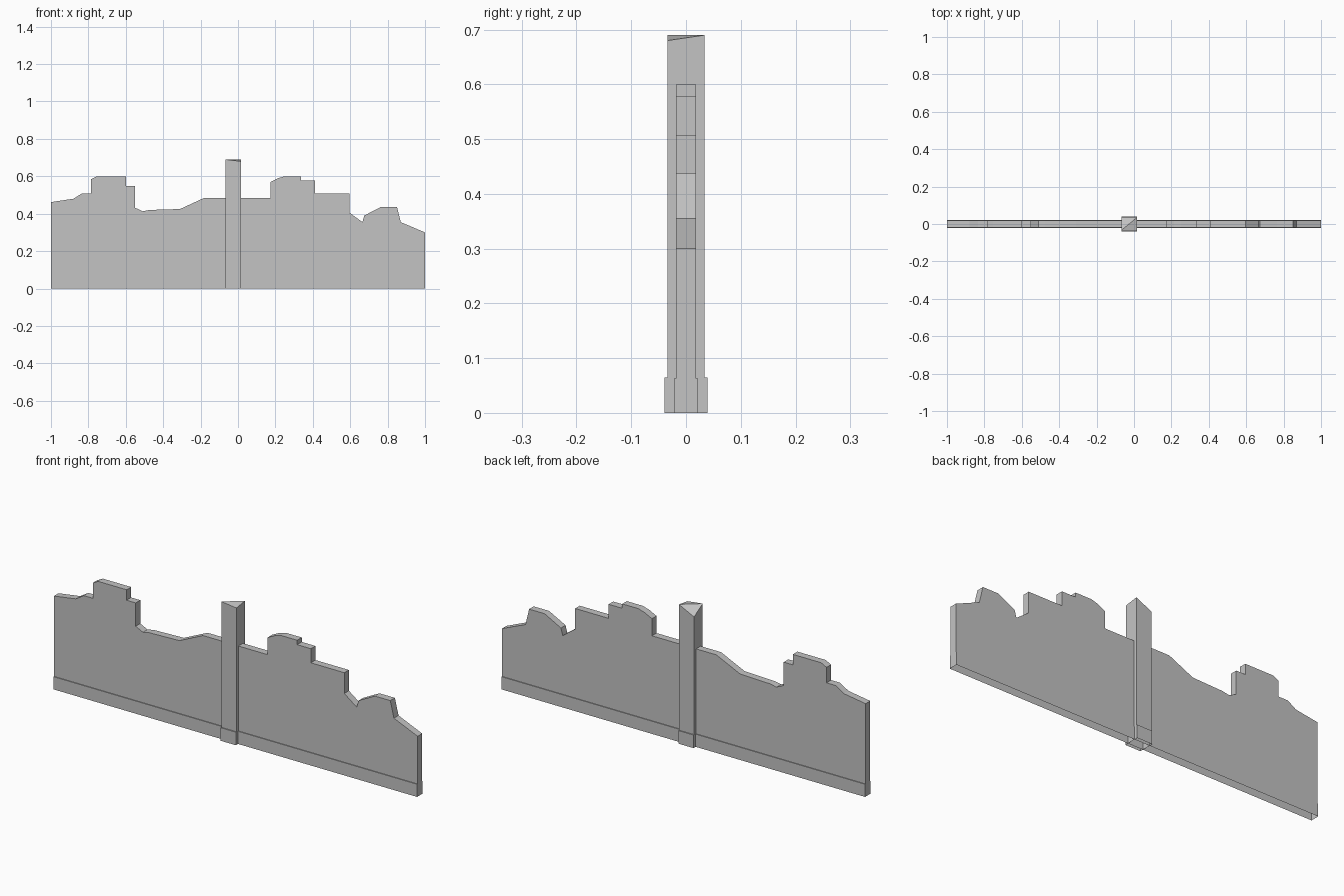
import bpy
import bmesh

cube = bpy.data.objects.get("Cube")
if cube:
    bpy.data.objects.remove(cube, do_unlink=True)

# Single plain stone colour
stone = bpy.data.materials.new("stone_grey")
stone.use_nodes = True
stone.diffuse_color = (0.55, 0.55, 0.55, 1)
stone.node_tree.nodes["Principled BSDF"].inputs["Base Color"].default_value = (0.55, 0.55, 0.55, 1)


def slab(name, front_top, back_top, half, foot_half, foot_z):
    """Upright slab, open underneath, with a thicker foot along its base.
    The top outlines run from +x to -x as (x, z) pairs."""
    bm = bmesh.new()

    def row(top, y):
        ends = [(top[0][0], foot_z)] + top + [(top[-1][0], foot_z)]
        return [bm.verts.new((x, y, z)) for x, z in ends]

    front, back = row(front_top, -half), row(back_top, half)
    bm.faces.new(front)
    bm.faces.new(back[::-1])

    # Ends and broken top edge
    for i in range(len(front) - 1):
        bm.faces.new((front[i], back[i], front[i + 1]))
        bm.faces.new((front[i + 1], back[i], back[i + 1]))

    # Ledge and foot on both faces
    feet = []
    for side, y in ((front, -foot_half), (back, foot_half)):
        right, left = side[0], side[-1]
        upper = [bm.verts.new((v.co.x, y, foot_z)) for v in (right, left)]
        lower = [bm.verts.new((v.co.x, y, 0)) for v in (right, left)]
        bm.faces.new((right, left, upper[1], upper[0]))
        bm.faces.new((upper[0], upper[1], lower[1], lower[0]))
        feet.append((upper, lower))

    # Foot ends
    for k, end in ((0, 0), (1, -1)):
        (fu, fl), (bu, bl) = feet
        bm.faces.new((fl[k], bl[k], bu[k], back[end], front[end], fu[k]))

    bmesh.ops.recalc_face_normals(bm, faces=bm.faces)
    mesh = bpy.data.meshes.new(name)
    bm.to_mesh(mesh)
    bm.free()
    mesh.materials.append(stone)
    obj = bpy.data.objects.new(name, mesh)
    bpy.context.collection.objects.link(obj)
    return obj


# Ruined wall with a crumbled top outline
crumbled_top = [
    (1, .30), (.87, .355), (.85, .437), (.765, .437), (.675, .39),
    (.665, .355), (.597, .405), (.597, .508), (.413, .508), (.413, .578),
    (.338, .578), (.338, .6), (.25, .6), (.215, .59), (.175, .57),
    (.175, .485), (-.18, .485), (-.31, .425), (-.475, .42), (-.51, .413),
    (-.55, .432), (-.55, .548), (-.6, .548), (-.6, .6), (-.755, .6),
    (-.785, .585), (-.785, .508), (-.835, .508), (-.88, .48), (-1, .462),
]
slab("broken_wall", crumbled_top, crumbled_top, .018, .022, .063)

# Pillar with two chipped corners on its top
slab("pillar", [(.015, .68), (-.068, .69)], [(.015, .69), (-.068, .65)],
     .034, .039, .065)
